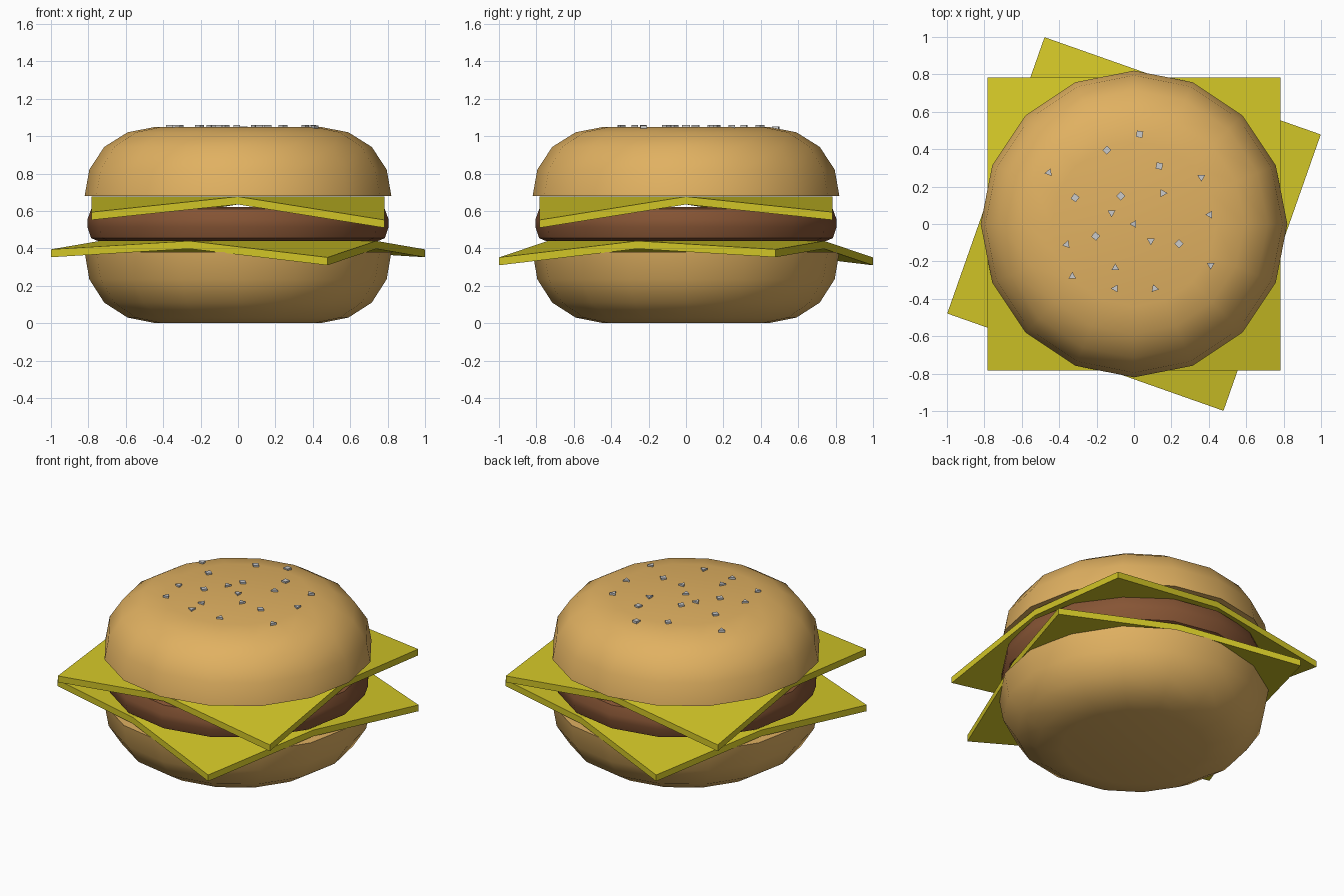
import bpy, bmesh
from math import cos, sin, pi, radians

if "Cube" in bpy.data.objects:
    bpy.data.objects.remove(bpy.data.objects["Cube"])


def material(name, rgb):
    m = bpy.data.materials.new(name)
    m.diffuse_color = (*rgb, 1)
    m.use_nodes = True
    m.node_tree.nodes["Principled BSDF"].inputs["Base Color"].default_value = m.diffuse_color
    return m


BUN = material("bun", (0.75, 0.44, 0.12))
CHEESE = material("cheese", (0.64, 0.56, 0.02))
PATTY = material("patty", (0.24, 0.09, 0.035))


def finish(name, bm, mat=None, smooth=False):
    bmesh.ops.recalc_face_normals(bm, faces=bm.faces)
    me = bpy.data.meshes.new(name)
    bm.to_mesh(me)
    bm.free()
    ob = bpy.data.objects.new(name, me)
    bpy.context.collection.objects.link(ob)
    if mat:
        me.materials.append(mat)
    if smooth:
        bpy.ops.object.select_all(action='DESELECT')
        ob.select_set(True)
        bpy.context.view_layer.objects.active = ob
        bpy.ops.object.shade_smooth_by_angle(angle=radians(35))
    return ob


def lathe(name, profile, mat, n=16):
    """Capped 16-sided solid from (radius, z) rings."""
    bm = bmesh.new()
    rings = [[bm.verts.new((r * cos(2 * pi * i / n), r * sin(2 * pi * i / n), z))
              for i in range(n)] for r, z in profile]
    for a, b in zip(rings, rings[1:]):
        for i in range(n):
            j = (i + 1) % n
            bm.faces.new((a[i], a[j], b[j], b[i]))
    bm.faces.new(rings[0])
    bm.faces.new(rings[-1])
    return finish(name, bm, mat, True)


def cheese(name, z, angle, drops, half=0.783, t=0.042):
    """Square slice: flat diamond in the middle, four corners folded down."""
    bm = bmesh.new()
    layers = []
    for dz in (0, t):
        ring = []
        for k in range(4):
            a = angle + k * pi / 2
            c = a + pi / 4
            R = half * 2 ** 0.5
            ring.append(bm.verts.new((half * cos(a), half * sin(a), z + dz)))
            ring.append(bm.verts.new((R * cos(c), R * sin(c), z + dz - drops[k % 2])))
        bm.faces.new(ring[::2])
        for k in range(4):
            bm.faces.new((ring[2 * k], ring[2 * k + 1], ring[(2 * k + 2) % 8]))
        layers.append(ring)
    lo, hi = layers
    for i in range(8):
        j = (i + 1) % 8
        bm.faces.new((lo[i], lo[j], hi[j], hi[i]))
    return finish(name, bm, CHEESE)


# Buns: the bottom one is the top one upside down
dome = [(0.82, 0.38), (0.795, 0.235), (0.715, 0.11), (0.59, 0.03), (0.44, 0.0)]
lathe("bottom_bun", dome, BUN)
lathe("top_bun", [(r, 1.05 - z * 0.37 / 0.38) for r, z in dome], BUN)

# Patty
lathe("patty", [(0.75, 0.44), (0.785, 0.455), (0.805, 0.515), (0.805, 0.555),
                (0.785, 0.61), (0.75, 0.622)], PATTY)

# Cheese slices
cheese("lower_cheese", 0.398, radians(-19.4), (0.045, 0.088))
cheese("upper_cheese", 0.635, 0, (0.083, 0.125))

# Sesame seeds: x, y, sides, turn in degrees
seeds = [
    (.03, .48, 4, 35), (-.145, .395, 4, 0), (.135, .31, 4, 35), (.36, .25, 3, -90),
    (-.455, .275, 3, 190), (.155, .165, 3, 0), (-.315, .14, 4, 8), (-.07, .15, 4, 0),
    (-.12, .06, 3, -90), (0, 0, 3, 180), (.405, .05, 3, 180), (-.205, -.065, 4, 5),
    (-.36, -.11, 3, 70), (.09, -.09, 3, -90), (.24, -.105, 4, 0), (-.1, -.235, 3, 90),
    (-.33, -.28, 3, 90), (.41, -.22, 3, -90), (-.1, -.345, 3, 180), (.11, -.345, 3, 110),
]
bm = bmesh.new()
for x, y, n, deg in seeds:
    r = (x * x + y * y) ** 0.5
    base = 1.04 - max(0, r - 0.44) * 0.2
    lo, hi = [[bm.verts.new((x + 0.024 * cos(radians(deg) + 2 * pi * i / n),
                             y + 0.024 * sin(radians(deg) + 2 * pi * i / n), h))
               for i in range(n)] for h in (base, base + 0.021)]
    bm.faces.new(lo)
    bm.faces.new(hi)
    for i in range(n):
        j = (i + 1) % n
        bm.faces.new((lo[i], lo[j], hi[j], hi[i]))
finish("sesame_seeds", bm)
